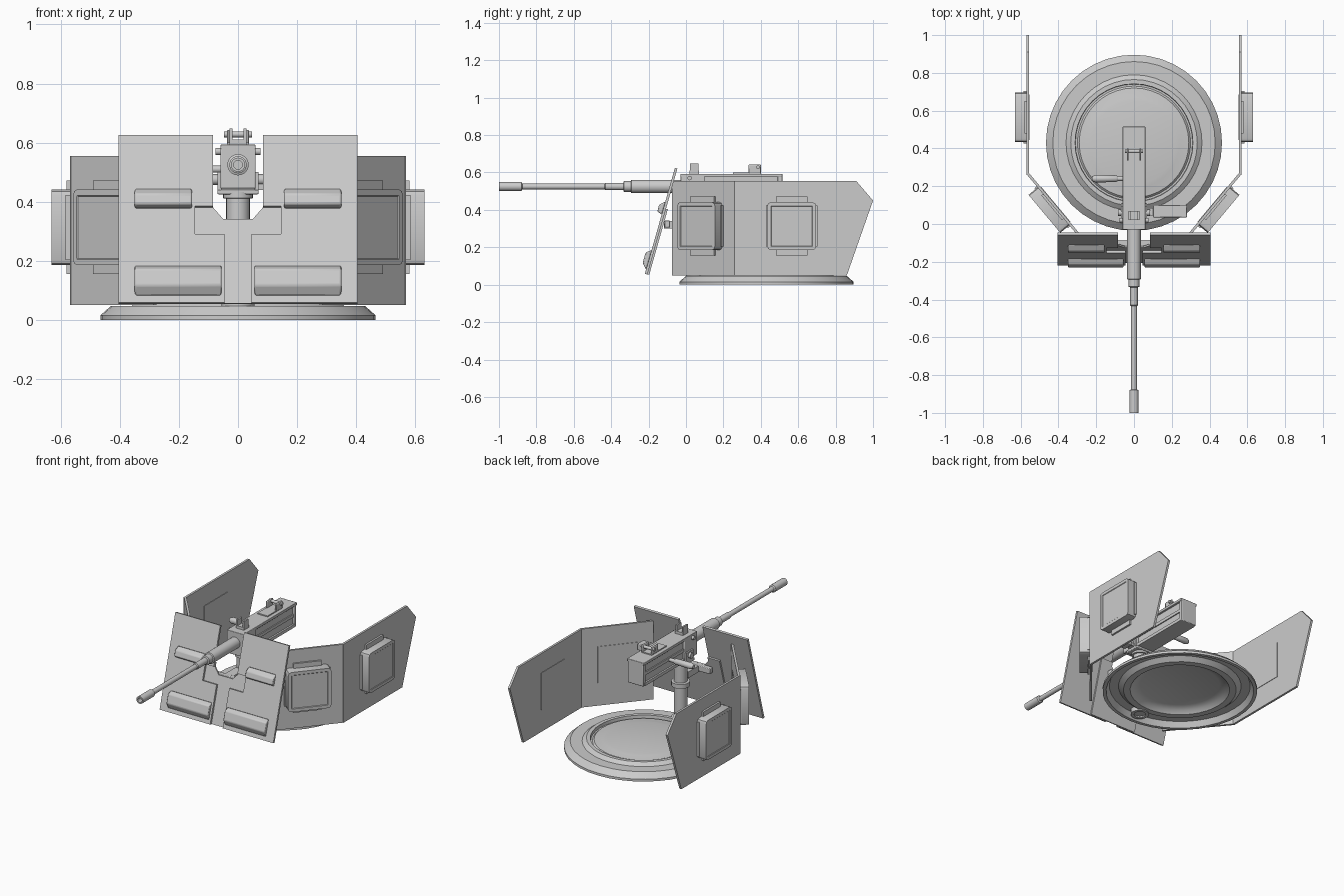
import bpy, bmesh, math
from mathutils import Matrix, Vector

if "Cube" in bpy.data.objects:
    bpy.data.objects.remove(bpy.data.objects["Cube"])

T, R = Matrix.Translation, Matrix.Rotation
rad = math.radians


def finish(name, bm, mat=None, mirror=False, bevel=0.0, angle=30):
    """Bake the transform into the mesh so mirroring works about x = 0."""
    if mat is not None:
        bm.transform(mat)
    bmesh.ops.recalc_face_normals(bm, faces=bm.faces[:])
    me = bpy.data.meshes.new(name)
    bm.to_mesh(me)
    bm.free()
    me.shade_smooth()
    me.set_sharp_from_angle(angle=rad(angle))
    ob = bpy.data.objects.new(name, me)
    bpy.context.collection.objects.link(ob)
    if bevel:
        b = ob.modifiers.new("bevel", "BEVEL")
        b.width, b.segments, b.limit_method = bevel, 2, "ANGLE"
    if mirror:
        ob.modifiers.new("mirror", "MIRROR")
    return ob


def box(name, lo, hi, mat=None, **kw):
    lo, hi = Vector(lo), Vector(hi)
    bm = bmesh.new()
    bmesh.ops.create_cube(bm, size=1)
    bmesh.ops.scale(bm, vec=hi - lo, verts=bm.verts)
    bmesh.ops.translate(bm, vec=(lo + hi) / 2, verts=bm.verts)
    return finish(name, bm, mat, **kw)


def prism(name, pts, depth, mat=None, **kw):
    """Outline in local xy, extruded along local z."""
    bm = bmesh.new()
    f = bm.faces.new([bm.verts.new((x, y, 0)) for x, y in pts])
    ext = bmesh.ops.extrude_face_region(bm, geom=[f])["geom"]
    bmesh.ops.translate(bm, vec=(0, 0, depth),
                        verts=[v for v in ext if isinstance(v, bmesh.types.BMVert)])
    return finish(name, bm, mat, **kw)


def lathe(name, prof, mat=None, steps=24, **kw):
    """Profile of (radius, height) spun about local z."""
    bm = bmesh.new()
    vs = [bm.verts.new((r, 0, h)) for r, h in prof]
    es = [bm.edges.new(p) for p in zip(vs, vs[1:])]
    bmesh.ops.spin(bm, geom=vs + es, axis=(0, 0, 1), cent=(0, 0, 0),
                   angle=math.tau, steps=steps)
    bmesh.ops.remove_doubles(bm, verts=bm.verts[:], dist=1e-5)
    return finish(name, bm, mat, **kw)


def rod(name, loc, r, length, axis="z", **kw):
    rot = {"z": Matrix(), "y": R(rad(-90), 4, "X"), "x": R(rad(90), 4, "Y")}[axis]
    h = length / 2
    return lathe(name, [(0, -h), (r, -h), (r, h), (0, h)], T(loc) @ rot, 16, **kw)


# Turret ring with raised, stepped hatch, hollow underneath
lathe("turret_ring", [(0, .066), (.22, .066), (.24, .062), (.29, .056), (.3, .046), (.31, .046),
                      (.312, .066), (.335, .066), (.36, .047), (.43, .047), (.455, .025),
                      (.466, .015), (.466, 0), (.445, 0), (.425, .035), (.37, .035),
                      (.34, .01), (.3, .01), (.28, .03), (.24, .044), (0, .044)],
      T((0, .43, 0)), 40)

# Side armour plates
to_yz = Matrix(((0, 0, 1, 0), (1, 0, 0, 0), (0, 1, 0, 0), (0, 0, 0, 1)))
prism("side_plate", [(.26, .05), (.86, .05), (1, .45), (.91, .555), (.26, .555)],
      .014, T((.555, 0, 0)) @ to_yz, mirror=True)
# Angled plates running forward and inward
length = math.hypot(.28, .335)
theta = math.atan2(-.335, -.28)
angled = T((.565, .262, 0)) @ R(theta, 4, "Z")
box("angled_plate", (0, -.012, .05), (length, .002, .555), angled, mirror=True)


def window(name, mat):
    """Thick glass block on a plate: local x along, y outward, z up."""
    bm = bmesh.new()
    bmesh.ops.create_cube(bm, size=1)
    bmesh.ops.scale(bm, vec=(.262, .062, .256), verts=bm.verts)
    bmesh.ops.translate(bm, vec=(0, .031, 0), verts=bm.verts)
    vert = [e for e in bm.edges if abs(e.verts[0].co.y - e.verts[1].co.y) > .03]
    bmesh.ops.bevel(bm, geom=vert, offset=.02, segments=2, profile=.5, affect="EDGES")
    face = [f for f in bm.faces if all(v.co.y > .05 for v in f.verts)]
    bmesh.ops.inset_region(bm, faces=face, thickness=.02, depth=0)
    bmesh.ops.inset_region(bm, faces=face, thickness=.003, depth=-.003)
    finish(name, bm, mat, mirror=True)
    box(name + "_clamp", (-.085, 0, -.158), (.085, .012, .158), mat, mirror=True)
    box(name + "_side_clamp", (-.138, 0, -.11), (.138, .015, .11), mat, mirror=True)
    box(name + "_inner_pane", (-.12, -.017, -.118), (.12, 0, .118), mat, mirror=True)


window("side_window", T((.569, .565, .313)) @ R(rad(-90), 4, "Z"))
window("angled_window", angled @ T((.218, .002, .313)))

# Tilted front shield: local x across, y up the slope, z outward
tilt = math.atan2(.16, .565)
shield = T((0, -.22, .058)) @ R(math.pi / 2 - tilt, 4, "X")


def v(z):
    return (z - .058) / math.cos(tilt)


half = [(.045, .058), (.405, .058), (.405, .625), (.085, .625),
        (.085, .385), (.145, .385), (.145, .29), (.045, .29)]
prism("front_shield", [(x, v(z)) for x, z in half], -.014, shield, mirror=True)
back = [(.17, .06), (.17, .41), (.085, .41), (.085, .385), (.05, .345)]
prism("shield_centre_plate",
      [(x, v(z)) for x, z in back] + [(-x, v(z)) for x, z in reversed(back)],
      -.01, shield @ T((0, 0, -.014)))

# Wedge shaped vision blocks low and high on the shield
across = Matrix(((0, 0, 1, 0), (0, 1, 0, 0), (1, 0, 0, 0), (0, 0, 0, 1)))
for name, x0, z0, z1, lo, hi in (("lower", .055, .08, .185, .11, .165),
                                 ("upper", .155, .375, .445, .385, .42)):
    prism(name + "_vision_block", [(0, v(z0)), (.027, v(lo)), (.027, v(hi)), (0, v(z1))],
          .35 - x0, shield @ T((x0, 0, 0)) @ across, mirror=True, bevel=.006)

# Pedestal with foot, collar and shield bracket
lathe("pedestal", [(0, .012), (.035, .012), (.035, .004), (.055, .004), (.055, .06), (.04, .07),
                   (.04, .26), (.055, .262), (.055, .29), (.04, .292), (.04, .41),
                   (.05, .412), (.05, .432), (0, .432)], T((0, .055, 0)))
box("shield_bracket", (-.03, -.118, .3), (.03, .02, .34))
box("shield_bracket_cross", (-.11, -.115, .305), (.11, -.085, .342), bevel=.004)

# Gun cradle with pivot bolts
box("cradle_base", (-.07, .01, .425), (.07, .11, .44), bevel=.004)
box("cradle_cheek", (.06, .025, .435), (.07, .095, .5), mirror=True)
rod("cradle_bolt", (.075, .06, .475), .018, .02, "x", mirror=True)
rod("cover_bolt", (.066, .02, .57), .012, .02, "x", mirror=True)

# Receiver: narrow body between wider top and bottom plates
box("receiver_body", (-.047, 0, .45), (.047, .505, .58))
box("receiver_bottom", (-.058, 0, .44), (.058, .5, .46))
box("receiver_rib", (.045, .1, .505), (.054, .49, .525), mirror=True)
box("receiver_front", (-.06, -.03, .445), (.06, .1, .585), bevel=.004)
box("receiver_cover", (-.06, -.03, .575), (.06, .515, .593), bevel=.003)
box("receiver_end", (-.056, .49, .44), (.056, .515, .585), bevel=.004)

# Barrel, stepped from sleeve to muzzle
lathe("barrel", [(0, -.94), (.015, -.94), (.015, -1), (.024, -1), (.024, -.88), (.0155, -.875),
                 (.0155, -.435), (.02, -.43), (.02, -.335), (.029, -.332), (.029, -.295),
                 (.036, -.292), (.036, -.02), (0, -.02)],
      T((0, 0, .525)) @ R(rad(-90), 4, "X"))

# Sights
box("front_sight", (-.028, .02, .59), (.028, .07, .61))
box("front_sight_ear", (.018, .022, .6), (.028, .068, .648), mirror=True)
box("rear_sight_base", (-.036, .25, .59), (.036, .4, .6))
box("rear_sight_ear", (.028, .335, .595), (.038, .4, .643), mirror=True, bevel=.008)
rod("rear_sight_bar", (0, .385, .628), .01, .095, "x")

# Charging handle on the left, feed tray on the right
lathe("charging_handle", [(0, 0), (.012, 0), (.012, .03), (.018, .04), (.02, .15), (.012, .168), (0, .168)],
      T((-.055, .24, .51)) @ R(rad(-90), 4, "Y"), 16)
box("feed_tray", (.1, .035, .43), (.28, .1, .47), bevel=.004)
box("feed_tray_slot", (.16, .06, .468), (.225, .075, .475))
box("feed_tray_arm", (.05, .045, .44), (.11, .085, .46))
